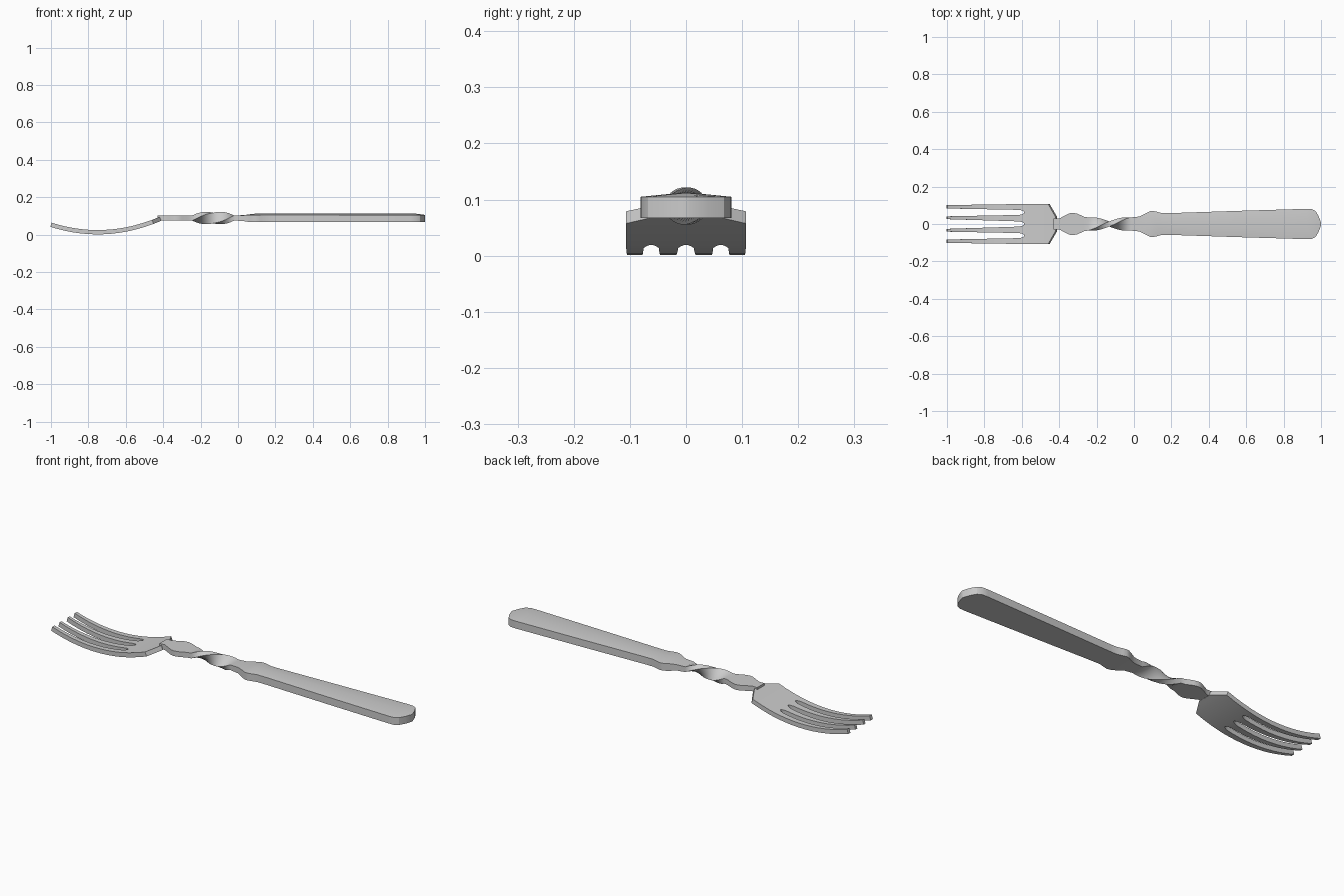
import bpy
import bmesh
from math import sin, cos, pi, radians

cube = bpy.data.objects.get("Cube")
if cube:
    bpy.data.objects.remove(cube)

# One plain metal colour for the whole fork
metal = bpy.data.materials.new("light grey metal")
metal.use_nodes = True
grey = (0.6, 0.6, 0.6, 1)
metal.diffuse_color = grey
metal.node_tree.nodes["Principled BSDF"].inputs["Base Color"].default_value = grey


def finish(name, bm, thickness=0):
    bmesh.ops.recalc_face_normals(bm, faces=bm.faces)
    mesh = bpy.data.meshes.new(name)
    bm.to_mesh(mesh)
    bm.free()
    mesh.materials.append(metal)
    obj = bpy.data.objects.new(name, mesh)
    bpy.context.collection.objects.link(obj)
    bpy.ops.object.select_all(action='DESELECT')
    obj.select_set(True)
    bpy.context.view_layer.objects.active = obj
    if thickness:
        mod = obj.modifiers.new("thickness", 'SOLIDIFY')
        mod.thickness = thickness
        mod.offset = 0
        bpy.ops.object.modifier_apply(modifier=mod.name)
    bpy.ops.object.shade_smooth_by_angle(angle=radians(30))


def loft(name, stations):
    """Five-sided bar along x; stations are (x, half width, bottom, edge top, ridge, twist)."""
    bm = bmesh.new()
    rings = []
    for x, w, low, edge, ridge, a in stations:
        mid = (low + edge) / 2
        section = [(-w, low), (w, low), (w, edge), (0, ridge), (-w, edge)]
        rings.append([bm.verts.new((x, y * cos(a) + (z - mid) * sin(a),
                                    mid - y * sin(a) + (z - mid) * cos(a)))
                      for y, z in section])
    for r, s in zip(rings, rings[1:]):
        for i in range(5):
            j = (i + 1) % 5
            bm.faces.new((r[i], r[j], s[j], s[i]))
    bm.faces.new(rings[0])
    bm.faces.new(rings[-1])
    finish(name, bm)


# Neck: leaf-shaped swelling, then a half-turn twist
LOW, TOP = 0.075, 0.102
neck = [(x, w, LOW, TOP, TOP, 0) for x, w in
        [(-0.43, 0.03), (-0.40, 0.029), (-0.375, 0.042), (-0.345, 0.057), (-0.325, 0.06),
         (-0.30, 0.054), (-0.265, 0.038)]]
STEPS = 18
for i in range(STEPS + 1):
    t = i / STEPS
    neck.append((-0.245 + 0.225 * t, 0.028 + 0.007 * abs(2 * t - 1), LOW, TOP, TOP, pi * t))
neck.append((0.03, 0.035, LOW, TOP, TOP, pi))
loft("twisted_neck", neck)

# Handle: collar swelling, long tapered grip with a soft ridge, rounded end
BASE, EDGE, RIDGE = 0.067, 0.105, 0.113
handle = [(-0.02, 0.035, LOW, TOP, TOP, 0), (0.03, 0.04, 0.072, 0.103, 0.104, 0)]
handle += [(x, w, BASE, EDGE, ridge, 0) for x, w, ridge in
           [(0.06, 0.055, 0.108), (0.085, 0.068, 0.111), (0.10, 0.07, RIDGE), (0.12, 0.066, RIDGE),
            (0.15, 0.058, RIDGE), (0.19, 0.058, RIDGE), (0.55, 0.07, RIDGE), (0.92, 0.081, RIDGE),
            (0.95, 0.08, 0.112), (0.972, 0.068, 0.109), (0.988, 0.04, 0.107), (1.0, 0.006, EDGE)]]
loft("handle", handle)

# Head: curved sheet of seven strips, open between the tines
ROOT = -0.585
xs = [-1 + 0.04 * i for i in range(10)] + [-0.61, -0.595, ROOT, -0.55, -0.50, -0.455, -0.435, -0.415]
bm = bmesh.new()
rows = []
for x in xs:
    t = min((x + 1) / (ROOT + 1), 1)
    outer = 0.101 + 0.006 * t
    squeeze = 1 if x < -0.45 else 1 - 0.65 * (x + 0.455) / 0.04
    close = {-0.595: 0.7, ROOT: 0.3}.get(x, 0.3 if x > ROOT else 1)
    side = (0.021 - 0.008 * t) * close
    middle = (0.026 - 0.013 * t) * close
    half = [middle, 0.062 - side, 0.062 + side, outer]
    ys = [-y for y in reversed(half)] + half
    z = 0.0125 + 0.64 * (x + 0.75) ** 2
    rows.append([bm.verts.new((x, y * squeeze, z)) for y in ys])
for x, r, s in zip(xs, rows, rows[1:]):
    for i in range(7):
        if i % 2 == 0 or x >= ROOT:
            bm.faces.new((r[i], r[i + 1], s[i + 1], s[i]))
bmesh.ops.delete(bm, geom=[v for v in bm.verts if not v.link_faces], context='VERTS')
finish("tined_head", bm, 0.023)
